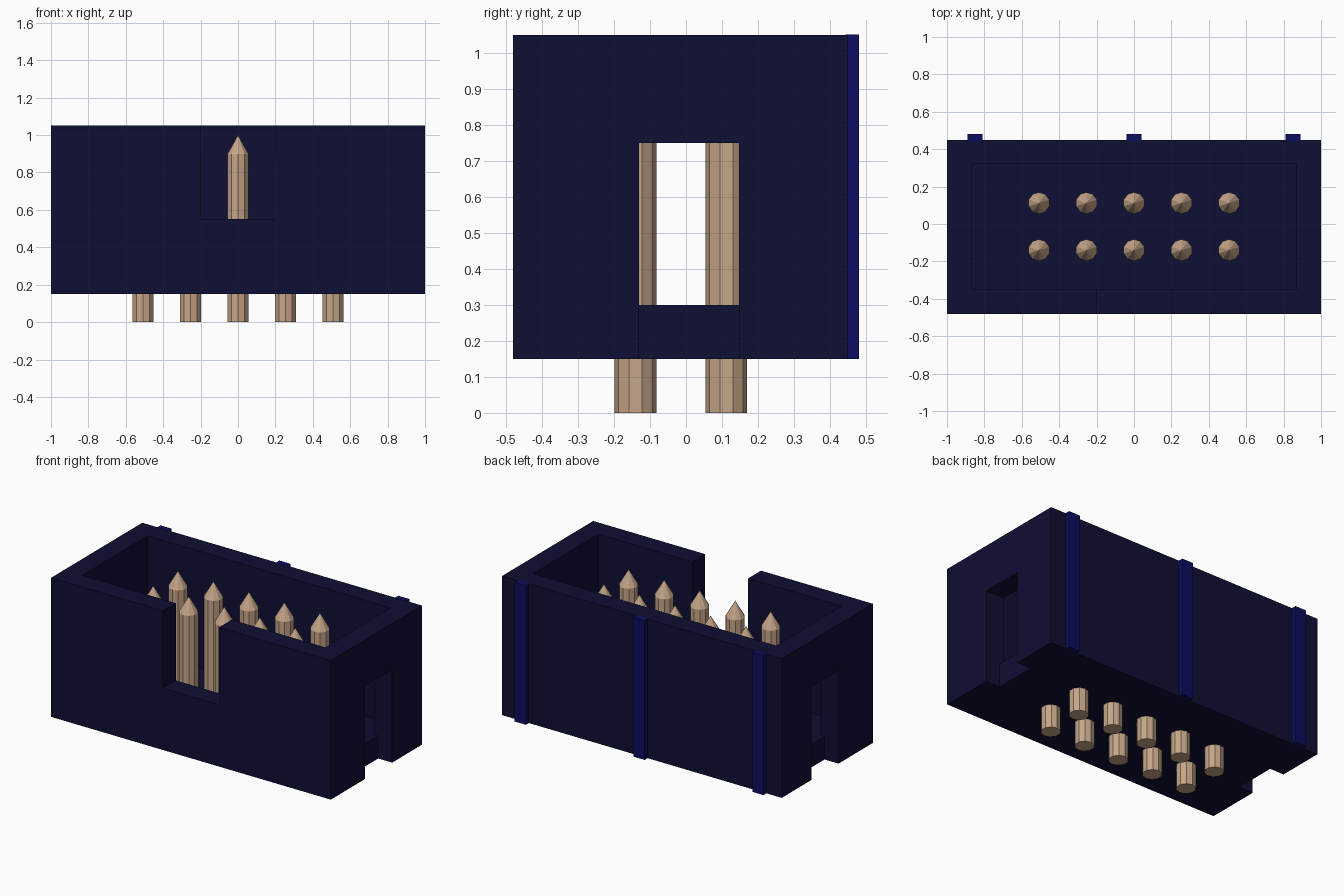
import bpy
import bmesh
from mathutils import Matrix, Vector

cube = bpy.data.objects.get("Cube")
if cube:
    bpy.data.objects.remove(cube, do_unlink=True)


def material(name, rgb):
    m = bpy.data.materials.new(name)
    m.use_nodes = True
    m.diffuse_color = (*rgb, 1)
    m.node_tree.nodes["Principled BSDF"].inputs["Base Color"].default_value = (*rgb, 1)
    return m


NAVY = material("navy plastic", (0.0045, 0.0045, 0.035))
BLUE = material("deep blue", (0.004, 0.004, 0.12))
TAN = material("tan metal", (0.56, 0.38, 0.25))


def finish(name, bm, mat):
    mesh = bpy.data.meshes.new(name)
    bm.to_mesh(mesh)
    bm.free()
    mesh.materials.append(mat)
    ob = bpy.data.objects.new(name, mesh)
    bpy.context.collection.objects.link(ob)
    return ob


def box(name, low, high, mat):
    low, high = Vector(low), Vector(high)
    bm = bmesh.new()
    bmesh.ops.create_cube(bm, size=1, matrix=Matrix.Translation((low + high) / 2)
                          @ Matrix.Diagonal((*(high - low), 1)))
    return finish(name, bm, mat)


def cut(target, low, high):
    cutter = box("cutter", low, high, NAVY)
    cutter.hide_render = True
    mod = target.modifiers.new("cut", "BOOLEAN")
    mod.operation = "DIFFERENCE"
    mod.solver = "EXACT"
    mod.object = cutter
    bpy.context.view_layer.objects.active = target
    bpy.ops.object.modifier_apply(modifier=mod.name)
    bpy.data.objects.remove(cutter, do_unlink=True)


# Open housing with a cavity and a keying notch in the front wall
BASE, FLOOR, TOP = 0.15, 0.3, 1.05
housing = box("housing", (-1, -0.48, BASE), (1, 0.45, TOP), NAVY)
cut(housing, (-0.87, -0.35, FLOOR), (0.87, 0.32, 1.2))
cut(housing, (-0.2, -0.6, 0.55), (0.2, -0.3, 1.2))

# Latch slots: a window through each end wall, with a shallower recess below
for side in (-1, 1):
    for inner, bottom in ((0.8, FLOOR), (0.9, 0)):
        xs = sorted((side * inner, side * 1.2))
        cut(housing, (xs[0], -0.13, bottom), (xs[1], 0.147, 0.75))

# Ribs on the back wall
for label, x in (("right", -0.85), ("middle", 0), ("left", 0.85)):
    box(label + "_rib", (x - 0.04, 0.443, BASE), (x + 0.04, 0.48, TOP + 0.001), BLUE)


# Faceted contact pins with pointed tips
def pin(name, x, y):
    shaft, radius = 0.9, 0.058
    bm = bmesh.new()
    bmesh.ops.create_cone(bm, cap_ends=True, segments=10, radius1=radius, radius2=radius,
                          depth=shaft, matrix=Matrix.Translation((x, y, shaft / 2)))
    bm.normal_update()
    cap = max(bm.faces, key=lambda f: f.calc_center_median().z)
    tip = bmesh.ops.poke(bm, faces=[cap])["verts"][0]
    tip.co.z = 1.0
    return finish(name, bm, TAN)


for row, y in (("front", -0.14), ("back", 0.112)):
    for i in range(5):
        pin(f"{row}_pin_{i + 1}", (i - 2) * 0.254, y)
